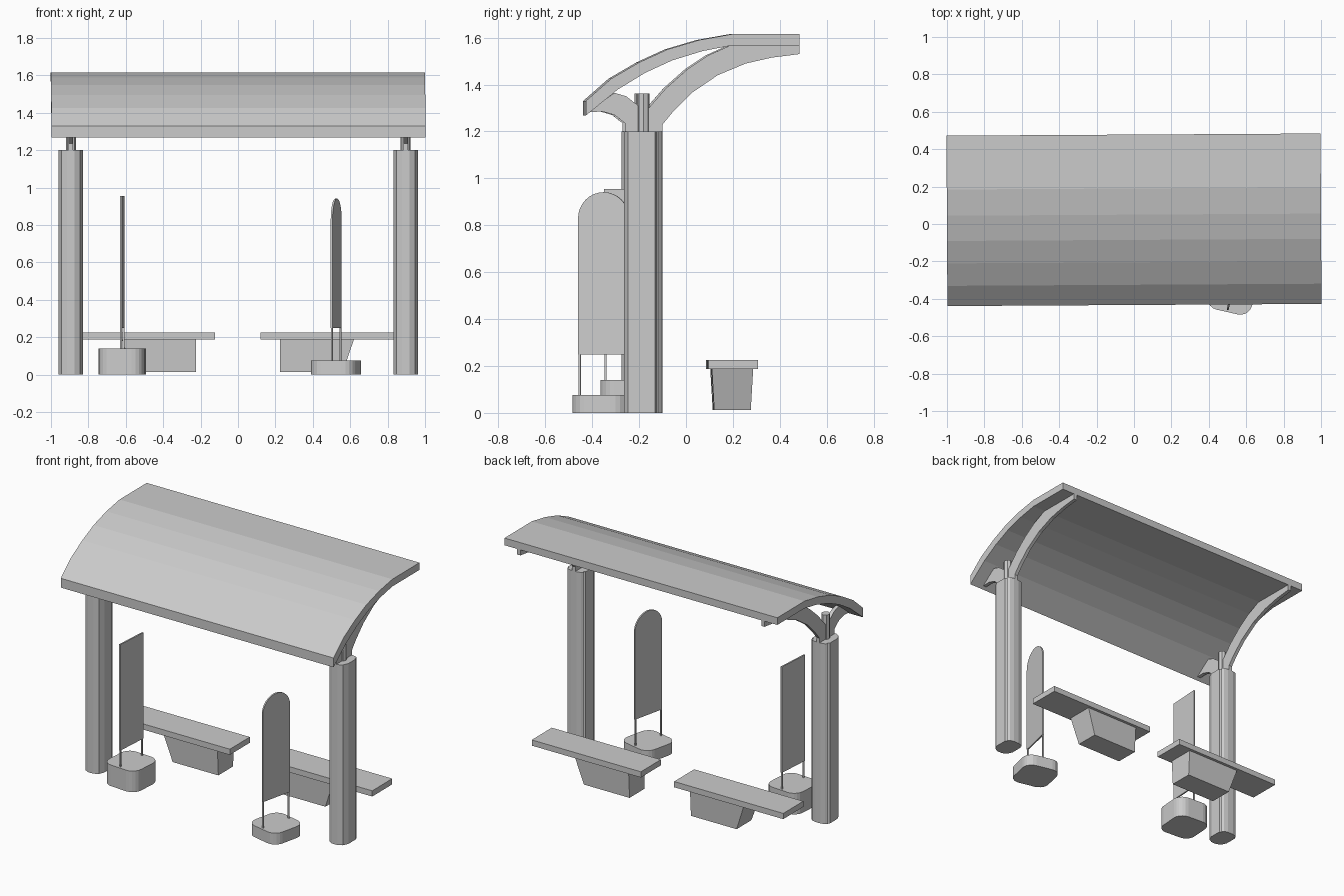
import bpy, bmesh, math
from mathutils import Matrix, Vector

cube = bpy.data.objects.get("Cube")
if cube:
    bpy.data.objects.remove(cube, do_unlink=True)

grey = bpy.data.materials.new("light_grey")
grey.use_nodes = True
colour = (0.6, 0.6, 0.6, 1)
grey.diffuse_color = colour
grey.node_tree.nodes["Principled BSDF"].inputs["Base Color"].default_value = colour

SKEW = Matrix.Rotation(math.radians(0.33), 4, "Z")  # whole shelter is turned slightly


def prism(name, outline, axis, low, high, place=Matrix()):
    """Extrude a 2D outline along x (outline = y, z) , y (x, z) or z (x, y)."""
    def point(p, d):
        return {"x": (d, *p), "y": (p[0], d, p[1]), "z": (*p, d)}[axis]
    bm = bmesh.new()
    face = bm.faces.new([bm.verts.new(point(p, low)) for p in outline])
    new = bmesh.ops.extrude_face_region(bm, geom=[face])["geom"]
    move = Vector(point((0, 0), high - low))
    bmesh.ops.translate(bm, vec=move, verts=[g for g in new if isinstance(g, bmesh.types.BMVert)])
    bmesh.ops.recalc_face_normals(bm, faces=bm.faces)
    bm.transform(SKEW @ place)
    mesh = bpy.data.meshes.new(name)
    bm.to_mesh(mesh)
    bm.free()
    mesh.materials.append(grey)
    obj = bpy.data.objects.new(name, mesh)
    bpy.context.collection.objects.link(obj)
    return obj


def rect(x0, x1, y0, y1):
    return [(x0, y0), (x1, y0), (x1, y1), (x0, y1)]


def arc(cx, cy, r, start, end, steps):
    angles = [math.radians(start + (end - start) * i / steps) for i in range(steps + 1)]
    return [(cx + r * math.cos(a), cy + r * math.sin(a)) for a in angles]


def rounded_square(half, r):
    c = half - r
    corners = [(c, c), (-c, c), (-c, -c), (c, -c)]
    return [p for i, (x, y) in enumerate(corners) for p in arc(x, y, r, 90 * i, 90 * i + 90, 5)]


# Curved roof
roof_top = [(-.433, 1.33), (-.325, 1.425), (-.205, 1.495), (-.085, 1.55),
            (.05, 1.59), (.19, 1.615), (.478, 1.615)]
roof_under = [(.478, 1.567), (.19, 1.567), (.065, 1.543), (-.065, 1.503),
              (-.18, 1.45), (-.295, 1.38), (-.433, 1.268)]
prism("roof", roof_top + roof_under, "x", -1, 1)

# Outlines of the grooved post and of the forked roof bracket
half_post = [(.02, -.082), (.05, -.065), (.065, -.03), (.065, .05), (.05, .056),
             (.06, .063), (.048, .075), (.02, .082)]
post = half_post + [(-x, y) for x, y in reversed(half_post)]
fork = [(-.265, 1.2), (-.265, 1.235), (-.31, 1.27), (-.36, 1.285), (-.42, 1.283),
        (-.31, 1.365), (-.26, 1.35), (-.215, 1.315), (-.187, 1.28), (-.16, 1.305),
        (-.09, 1.385), (0, 1.465), (.09, 1.525), (.19, 1.57), (.478, 1.57),
        (.478, 1.53), (.36, 1.515), (.25, 1.49), (.13, 1.44), (.02, 1.365),
        (-.06, 1.285), (-.105, 1.23), (-.105, 1.2)]

for side, s in (("left", 1), ("right", -1)):
    at_post = Matrix.Translation((s * .895, -.187, 0))
    prism(side + "_post", post, "z", 0, 1.2, at_post)
    prism(side + "_post_peg", arc(0, 0, .027, 0, 315, 7), "z", 1.19, 1.362, at_post)
    prism(side + "_roof_bracket", fork, "x", s * .895 - .012, s * .895 + .012)

    # Bench: slab seat on a tapered block, sloping on the outer side
    prism(side + "_bench_seat", rect(s * .122, s * .922, .09, .302), "z", .187, .225)
    base = prism(side + "_bench_base",
                 [(s * .225, .013), (s * .56, .013), (s * .62, .187), (s * .225, .187)],
                 "y", .107, .283)
    for v in base.data.vertices:
        if v.co.z < .1:
            v.co.y += .01 if v.co.y < .195 else -.01


# Free-standing sign boards on two thin legs in a rounded foot
def sign(side, x, y, turn, foot_height, board):
    place = Matrix.Translation((x, y, 0)) @ Matrix.Rotation(math.radians(turn), 4, "Z")
    prism(side + "_sign_foot", rounded_square(.1225, .065), "z", 0, foot_height, place)
    prism(side + "_sign_board", board, "x", -.005, .005, place)
    for end, y0 in (("front", -.108), ("back", .1)):
        prism(side + "_sign_leg_" + end, rect(-.005, .005, y0, y0 + .008),
              "z", foot_height - .01, .26, place)


w = .111
arched = [(-w, .25), (w, .25)] + arc(0, .83, w, 0, 180, 16)
sign("left", .523, -.354, -13, .076, arched)
sign("right", -.62, -.236, -4, .14, rect(-w, w, .25, .955))
